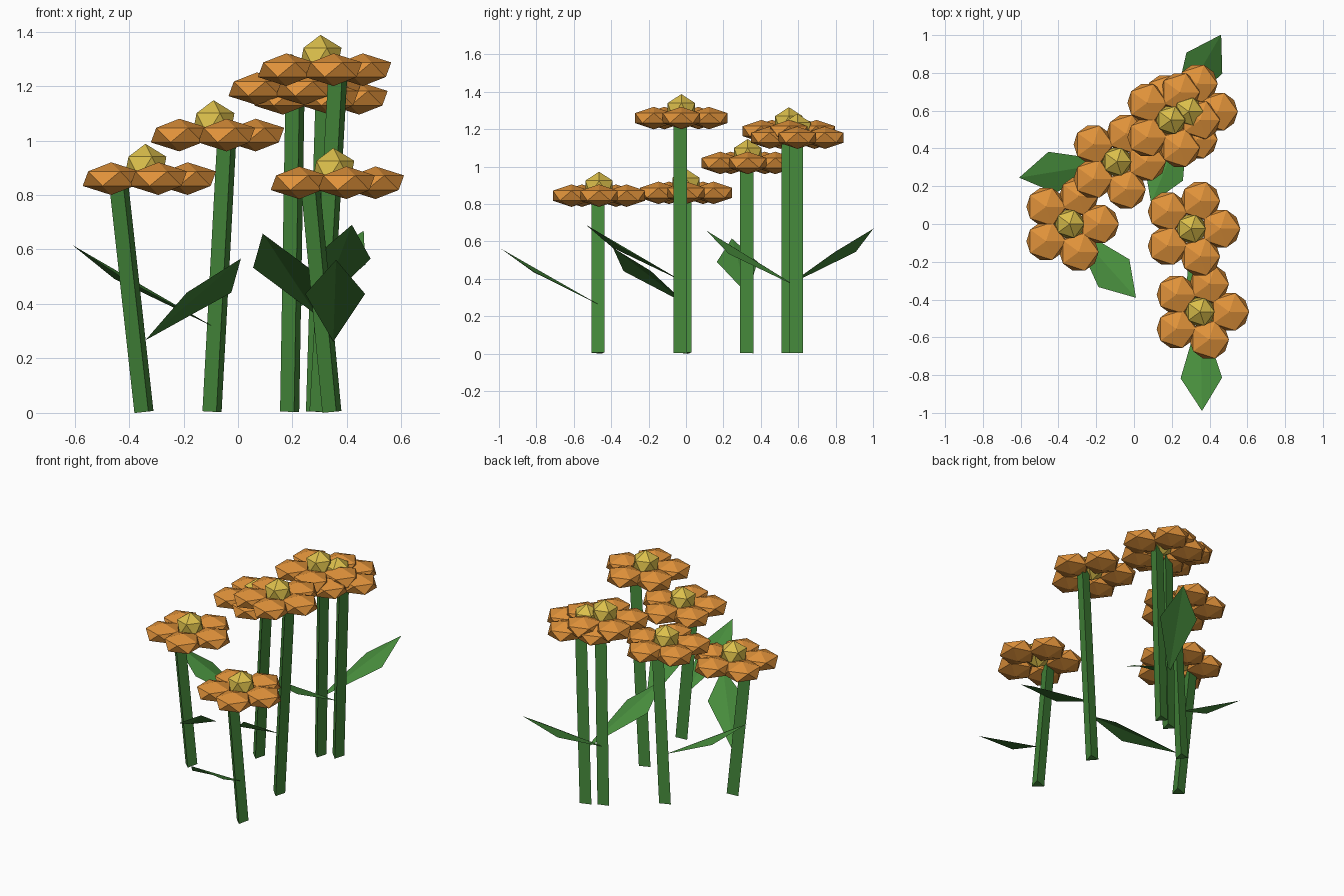
import bpy, bmesh
from math import cos, sin, tau, radians, atan2
from mathutils import Matrix, Vector

cube = bpy.data.objects.get("Cube")
if cube:
    bpy.data.objects.remove(cube, do_unlink=True)


def material(name, rgb):
    m = bpy.data.materials.new(name)
    m.use_nodes = True
    m.diffuse_color = (*rgb, 1)
    for node in m.node_tree.nodes:
        if node.type == 'BSDF_PRINCIPLED':
            node.inputs["Base Color"].default_value = (*rgb, 1)
    return m


ORANGE = material("petal_orange", (0.75, 0.29, 0.043))
YELLOW = material("centre_yellow", (0.71, 0.52, 0.07))
GREEN = material("stem_green", (0.062, 0.26, 0.045))


def finish(name, bm, mat):
    mesh = bpy.data.meshes.new(name)
    bm.to_mesh(mesh)
    bm.free()
    mesh.materials.append(mat)
    ob = bpy.data.objects.new(name, mesh)
    bpy.context.collection.objects.link(ob)


def ico(bm, centre, scale):
    bmesh.ops.create_icosphere(
        bm, subdivisions=1, radius=1,
        matrix=Matrix.Translation(centre) @ Matrix.Diagonal((*scale, 1)))


def petals(name, head):
    # ring of five flattened low-poly petals
    bm = bmesh.new()
    for i in range(5):
        a = tau * i / 5
        ico(bm, head + Vector((cos(a), sin(a), 0)) * 0.155, (0.117, 0.117, 0.06))
    finish(name, bm, ORANGE)


def stem(name, base, lean, height):
    # three-sided prism leaning sideways from its foot
    bm = bmesh.new()
    axis = Vector((lean, 0, height))
    tilt = Vector((0, 0, 1)).rotation_difference(axis).to_matrix()
    ends = []
    for end in (Vector(), axis):
        ends.append([bm.verts.new(base + end + tilt @ Vector((0.042 * cos(a), 0.042 * sin(a), 0)))
                     for a in (radians(45), radians(165), radians(285))])
    low, high = ends
    bm.faces.new(low[::-1])
    bm.faces.new(high)
    for i in range(3):
        j = (i + 1) % 3
        bm.faces.new((low[i], low[j], high[j], high[i]))
    finish(name, bm, GREEN)


def leaf(name, root, angle):
    # kite-shaped blade with a shallow fold along the middle
    bm = bmesh.new()
    turn = Matrix.Rotation(angle, 3, 'Z')
    base, right, tip, left = [bm.verts.new(root + turn @ Vector(p)) for p in
                              ((0, 0, 0), (0.35, -0.11, 0.175), (0.525, 0, 0.3), (0.35, 0.11, 0.175))]
    bm.faces.new((base, right, tip))
    bm.faces.new((base, tip, left))
    finish(name, bm, GREEN)


# x, y, head height, sideways lean, leaf direction
flowers = {
    "left_front": (-0.34, 0.0, 0.86, -0.095, (0.35, -0.39)),
    "left_back": (-0.09, 0.33, 1.02, 0.055, (-0.52, -0.085)),
    "back_inner": (0.195, 0.55, 1.19, 0.02, (0.265, 0.45)),
    "back_outer": (0.29, 0.595, 1.155, 0.035, (-0.205, -0.5)),
    "tall_middle": (0.303, -0.025, 1.26, 0.07, (0.117, -0.52)),
    "front": (0.35, -0.465, 0.845, -0.08, (0.01, -0.525)),
}
for name, (x, y, h, lean, (dx, dy)) in flowers.items():
    head = Vector((x, y, h))
    petals(name + "_petals", head)
    bm = bmesh.new()
    ico(bm, head + Vector((0, 0, 0.042)), (0.086, 0.086, 0.086))
    finish(name + "_flower_centre", bm, YELLOW)
    stem(name + "_stem", Vector((x, y, 0.004)), lean, h)
    leaf(name + "_leaf", Vector((x, y, 0.31 * h)), atan2(dy, dx))
